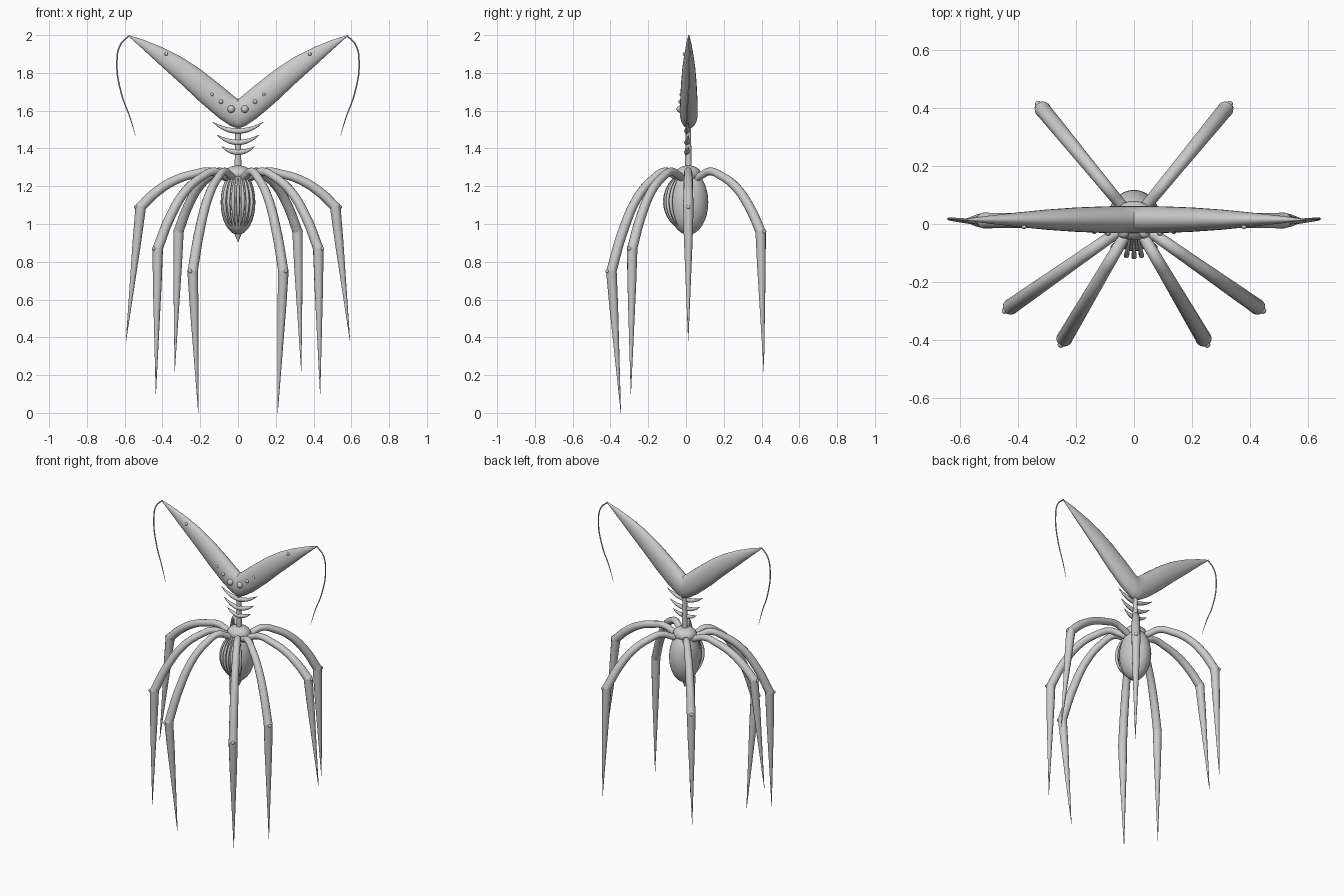
import bpy, bmesh
from math import sin, cos, pi, sqrt, radians
from mathutils import Vector

old = bpy.data.objects.get("Cube")
if old:
    bpy.data.objects.remove(old, do_unlink=True)

grey = bpy.data.materials.new("plain grey")
grey.use_nodes = True
grey.diffuse_color = (0.6, 0.6, 0.6, 1)
grey.node_tree.nodes["Principled BSDF"].inputs["Base Color"].default_value = (0.6, 0.6, 0.6, 1)

CY = 0.012  # depth of the body axis


def finish(obj, name):
    obj.name = name
    obj.data.materials.clear()
    obj.data.materials.append(grey)
    bpy.ops.object.select_all(action='DESELECT')
    obj.select_set(True)
    bpy.context.view_layer.objects.active = obj
    bpy.ops.object.shade_smooth_by_angle(angle=radians(40))
    return obj


def ball(name, loc, radii, segments=24):
    bpy.ops.mesh.primitive_uv_sphere_add(segments=segments, ring_count=segments // 2, location=loc)
    obj = bpy.context.object
    obj.scale = radii if isinstance(radii, tuple) else (radii,) * 3
    bpy.ops.object.transform_apply(location=False, rotation=False, scale=True)
    return finish(obj, name)


def tube(name, points, radii, smooth=True, sides=4):
    """Tapered round tube through the points, converted to a mesh."""
    data = bpy.data.curves.new(name, 'CURVE')
    data.dimensions = '3D'
    data.bevel_depth = 1
    data.bevel_resolution = sides
    data.resolution_u = 8
    data.use_fill_caps = True
    spline = data.splines.new('BEZIER')
    spline.bezier_points.add(len(points) - 1)
    for bp, p, r in zip(spline.bezier_points, points, radii):
        bp.co = p
        bp.radius = r
        bp.handle_left_type = bp.handle_right_type = 'AUTO' if smooth else 'VECTOR'
    obj = bpy.data.objects.new(name, data)
    bpy.context.collection.objects.link(obj)
    bpy.ops.object.select_all(action='DESELECT')
    obj.select_set(True)
    bpy.context.view_layer.objects.active = obj
    bpy.context.view_layer.update()
    bpy.ops.object.convert(target='MESH')
    return finish(bpy.context.object, name)


# Boomerang head: oval sections (x, top, bottom, half depth), mirrored
half = [(0, 1.66, 1.505, .047), (.04, 1.692, 1.52, .047), (.1, 1.742, 1.56, .046),
        (.2, 1.82, 1.645, .042), (.3, 1.885, 1.74, .035), (.4, 1.935, 1.83, .025),
        (.5, 1.975, 1.922, .014), (.58, 2.0, 1.994, .003)]
sections = [(-x, t, b, d) for x, t, b, d in reversed(half[1:])] + half
bm = bmesh.new()
N = 24
rings = []
for x, top, bot, d in sections:
    rings.append([bm.verts.new((x, CY + .003 + d * cos(2 * pi * i / N),
                                (top + bot) / 2 + (top - bot) / 2 * sin(2 * pi * i / N)))
                  for i in range(N)])
for a, b in zip(rings, rings[1:]):
    for i in range(N):
        j = (i + 1) % N
        bm.faces.new((a[i], a[j], b[j], b[i]))
bm.faces.new(rings[0])
bm.faces.new(rings[-1])
bmesh.ops.recalc_face_normals(bm, faces=bm.faces)
mesh = bpy.data.meshes.new("head")
bm.to_mesh(mesh)
bm.free()
head = bpy.data.objects.new("head", mesh)
bpy.context.collection.objects.link(head)
finish(head, "head")

# Neck and the low collar where the legs meet
tube("neck", [(0, CY, 1.26), (0, CY, 1.40), (0, CY, 1.54)], [.019, .016, .014])
ball("thorax", (0, CY, 1.265), (.075, .068, .045))

# Abdomen with a pointed end
AZ, AX, AYR, AH = 1.115, .092, .106, .172
ball("abdomen", (0, CY, AZ), (AX, AYR, AH), 32)
tube("abdomen_tip", [(0, CY, .96), (0, CY, .94), (0, CY, .905)], [.022, .016, .001], False)

# Lengthwise ridges on the abdomen front
for k in range(7):
    phi = radians(-42 + 14 * k)
    path, radii = [], []
    for s in range(9):
        u = -1 + s / 4
        z = AZ + .01 + .135 * u
        f = sqrt(max(0, 1 - ((z - AZ) / AH) ** 2)) + .17 * (1 - u * u)
        path.append((AX * f * sin(phi), CY - AYR * f * cos(phi), z))
        radii.append(.002 + .0075 * (1 - u * u))
    tube("abdomen_ridge", path, radii)

# Neck ribs: (half width, tip height, middle height)
for w, tip, mid in [(.135, 1.54, 1.492), (.112, 1.472, 1.432), (.088, 1.41, 1.38)]:
    pts = [(w * t, CY - .008 * (1 - abs(t)), mid + (tip - mid) * t * t)
           for t in (-1, -.7, -.35, 0, .35, .7, 1)]
    tube("neck_rib", pts, [.001, .008, .013, .014, .013, .008, .001])

# Legs: knee and foot of each left leg, mirrored to the right
legs = {"side": ((.515, CY, 1.09), (.593, CY, .38)),
        "mid_front": ((.425, -.285, .87), (.435, -.292, .1)),
        "front": ((.24, -.395, .75), (.21, -.345, 0)),
        "back": ((.315, .395, .96), (.335, .412, .22))}
arch = [(.3, 0), (.45, .07), (.65, .25), (.85, .6), (1, 1)]
for side, sx in (("left", 1), ("right", -1)):
    for label, (k, f) in legs.items():
        knee = Vector((k[0] * sx, k[1], k[2]))
        foot = Vector((f[0] * sx, f[1], f[2]))
        hip = Vector((0, CY, 0))
        flat = Vector((knee.x, knee.y - CY, 0))
        crest = 1.278
        path = [hip + flat * .08 + Vector((0, 0, 1.235)), hip + flat * .18 + Vector((0, 0, 1.258))]
        path += [hip + flat * t + Vector((0, 0, crest - (crest - knee.z) * d)) for t, d in arch]
        name = f"{side}_{label}"
        tube(name + "_upper_leg", path, [.02, .02, .021, .022, .024, .026, .027])
        ball(name + "_knee", knee, .028, 16)
        tube(name + "_lower_leg", [knee, knee.lerp(foot, .25), foot], [.028, .023, .0008], False)
        ball(name + "_knee_stud", knee + flat.normalized() * .025, .011, 12)

    # Eyes along the front of the head
    for x, z, y, r in [(.036, 1.608, -.03, .02), (.09, 1.648, -.029, .012),
                       (.137, 1.686, -.026, .009), (.38, 1.9, -.009, .009)]:
        ball(side + "_eye", (x * sx, y, z), r, 16)

    # Hanging feelers from the head tips
    feeler = [(.575, .015, 1.998), (.622, .018, 1.95), (.641, .018, 1.85),
              (.617, .012, 1.69), (.572, .004, 1.565), (.542, 0, 1.465)]
    tube(side + "_feeler", [(x * sx, y, z) for x, y, z in feeler],
         [.004, .004, .004, .0038, .003, .001], sides=2)
